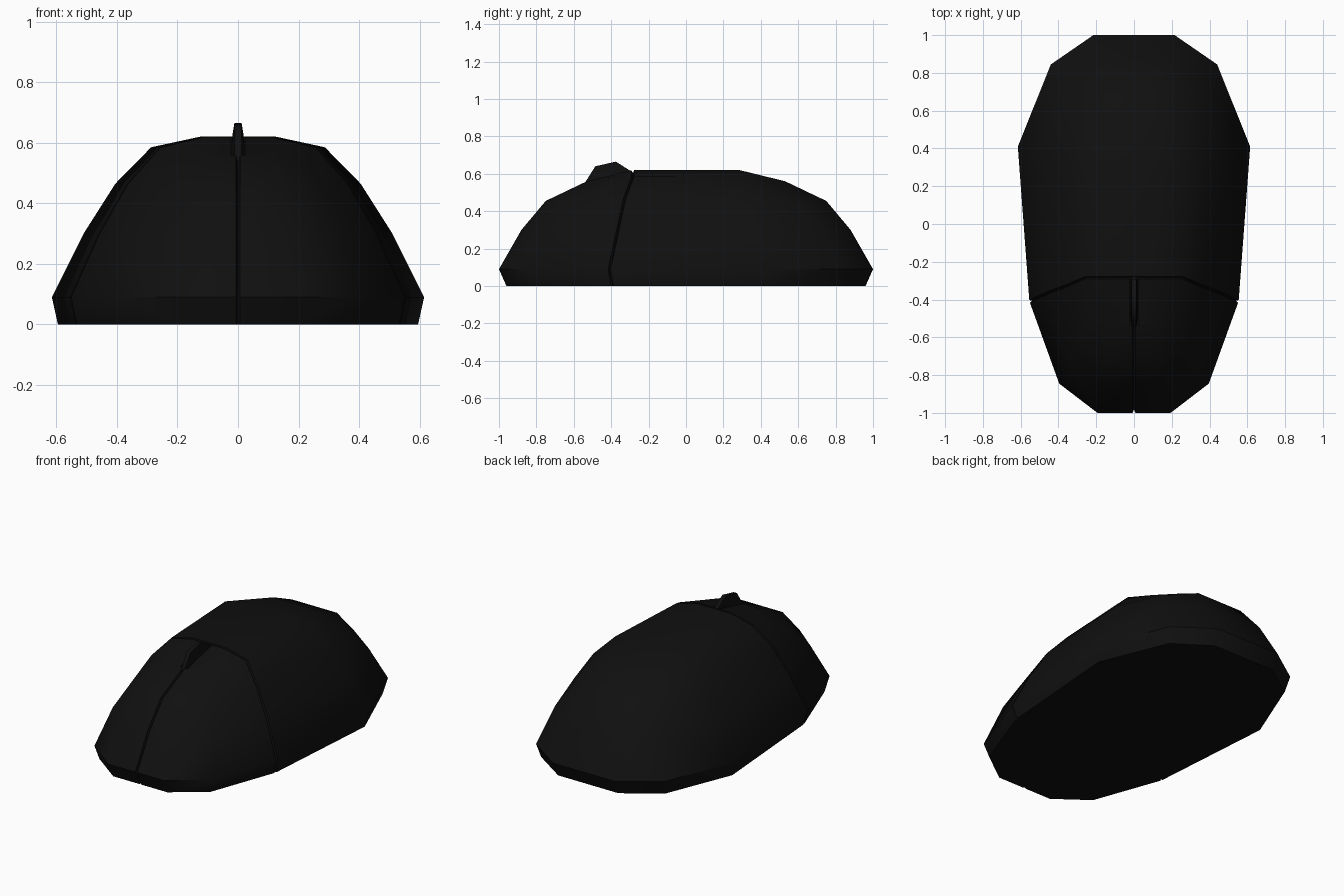
import bpy, bmesh, math
from mathutils import Vector

if "Cube" in bpy.data.objects:
    bpy.data.objects.remove(bpy.data.objects["Cube"])

black = bpy.data.materials.new("matte_black")
black.diffuse_color = (0.005, 0.005, 0.005, 1)
black.use_nodes = True
black.node_tree.nodes["Principled BSDF"].inputs["Base Color"].default_value = black.diffuse_color


def make_object(name, bm):
    mesh = bpy.data.meshes.new(name)
    bm.to_mesh(mesh)
    bm.free()
    mesh.materials.append(black)
    ob = bpy.data.objects.new(name, mesh)
    bpy.context.collection.objects.link(ob)
    return ob


def shade(ob, degrees):
    bpy.ops.object.select_all(action='DESELECT')
    ob.select_set(True)
    bpy.context.view_layer.objects.active = ob
    bpy.ops.object.shade_smooth_by_angle(angle=math.radians(degrees))


# Shell rings: side point, corner point and end point of one quarter (x, y, z)
RINGS = [
    ((0.595, 0.395, 0.0), (0.425, 0.815, 0.0), (0.207, 0.96, 0.0)),
    ((0.615, 0.41, 0.09), (0.44, 0.845, 0.09), (0.215, 1.0, 0.09)),
    ((0.51, 0.365, 0.30), (0.385, 0.735, 0.30), (0.185, 0.88, 0.30)),
    ((0.405, 0.33, 0.465), (0.325, 0.62, 0.435), (0.155, 0.75, 0.455)),
    ((0.287, 0.285, 0.585), (0.255, 0.47, 0.53), (0.125, 0.53, 0.56)),
]
FRONT_TAPER = 0.9

bm = bmesh.new()
for sx in (1, -1):
    def vert(p, sy):
        k = FRONT_TAPER if sy < 0 else 1
        return bm.verts.new((sx * p[0] * k, sy * p[1], p[2]))

    loops = []
    for side, corner, end in RINGS:
        mid = (0, end[1], end[2])
        loops.append([vert(p, -1) for p in (mid, end, corner, side)] +
                     [vert(p, 1) for p in (side, corner, end, mid)])
    for a, b in zip(loops, loops[1:]):
        for i in range(7):
            bm.faces.new((a[i], a[i + 1], b[i + 1], b[i]))
    # crown
    r = loops[-1]
    c, m = (0.125, 0.285, 0.62), (0, 0.285, 0.62)
    i0, i1, i2, i3 = vert(m, -1), vert(c, -1), vert(c, 1), vert(m, 1)
    for f in ((r[0], r[1], i1, i0), (r[1], r[2], r[3], i1), (r[3], r[4], i2, i1),
              (r[4], r[5], r[6], i2), (r[6], r[7], i3, i2), (i0, i1, i2, i3)):
        bm.faces.new(f)
bmesh.ops.remove_doubles(bm, verts=bm.verts, dist=1e-5)
bmesh.ops.recalc_face_normals(bm, faces=bm.faces)
bm.normal_update()


# Seams between the two buttons and the palm shell
def group(f):
    c = f.calc_center_median()
    return 0 if c.y > -0.25 else (1 if c.x > 0 else 2)


groups = {0: [], 1: [], 2: []}
for f in bm.faces:
    groups[group(f)].append(f)
seam = {}
for e in bm.edges:
    if len(e.link_faces) == 2 and group(e.link_faces[0]) != group(e.link_faces[1]):
        for v in e.verts:
            seam[tuple(round(x, 4) for x in v.co)] = v.normal.copy()
for faces in groups.values():
    bmesh.ops.inset_region(bm, faces=faces, thickness=0.007, use_boundary=False,
                           use_even_offset=True)
bmesh.ops.remove_doubles(bm, verts=bm.verts, dist=1e-5)
for v in bm.verts:
    n = seam.get(tuple(round(x, 4) for x in v.co))
    if n:
        floor = v.co.z < 1e-4
        v.co -= n * 0.02
        if floor:
            v.co.z = 0
# flat underside
bmesh.ops.holes_fill(bm, edges=[e for e in bm.edges if e.is_boundary], sides=0)
bmesh.ops.recalc_face_normals(bm, faces=bm.faces)
shell = make_object("mouse_shell", bm)

# Slot for the scroll wheel
bm = bmesh.new()
bmesh.ops.create_cube(bm, size=1)
for v in bm.verts:
    v.co = Vector((v.co.x * 0.048, v.co.y * 0.235 - 0.412, v.co.z * 0.2 + 0.61))
cutter = make_object("slot_cutter", bm)
cutter.hide_render = True
mod = shell.modifiers.new("slot", 'BOOLEAN')
mod.operation, mod.solver, mod.object = 'DIFFERENCE', 'EXACT', cutter
bpy.context.view_layer.objects.active = shell
bpy.ops.object.modifier_apply(modifier="slot")
bpy.data.objects.remove(cutter)
shade(shell, 40)

# Scroll wheel: eight-sided with sloping flanks
bm = bmesh.new()
rows = []
for x, rad in ((-0.021, 0.09), (-0.012, 0.147), (0.012, 0.147), (0.021, 0.09)):
    row = []
    for i in range(8):
        a = math.radians(57.8 + 22.5 + 45 * i)
        row.append(bm.verts.new((x, -0.40 + rad * math.cos(a), 0.52 + rad * math.sin(a))))
    rows.append(row)
for a, b in zip(rows, rows[1:]):
    for i in range(8):
        j = (i + 1) % 8
        bm.faces.new((a[i], a[j], b[j], b[i]))
bm.faces.new(rows[0])
bm.faces.new(rows[-1])
bmesh.ops.recalc_face_normals(bm, faces=bm.faces)
shade(make_object("scroll_wheel", bm), 50)
